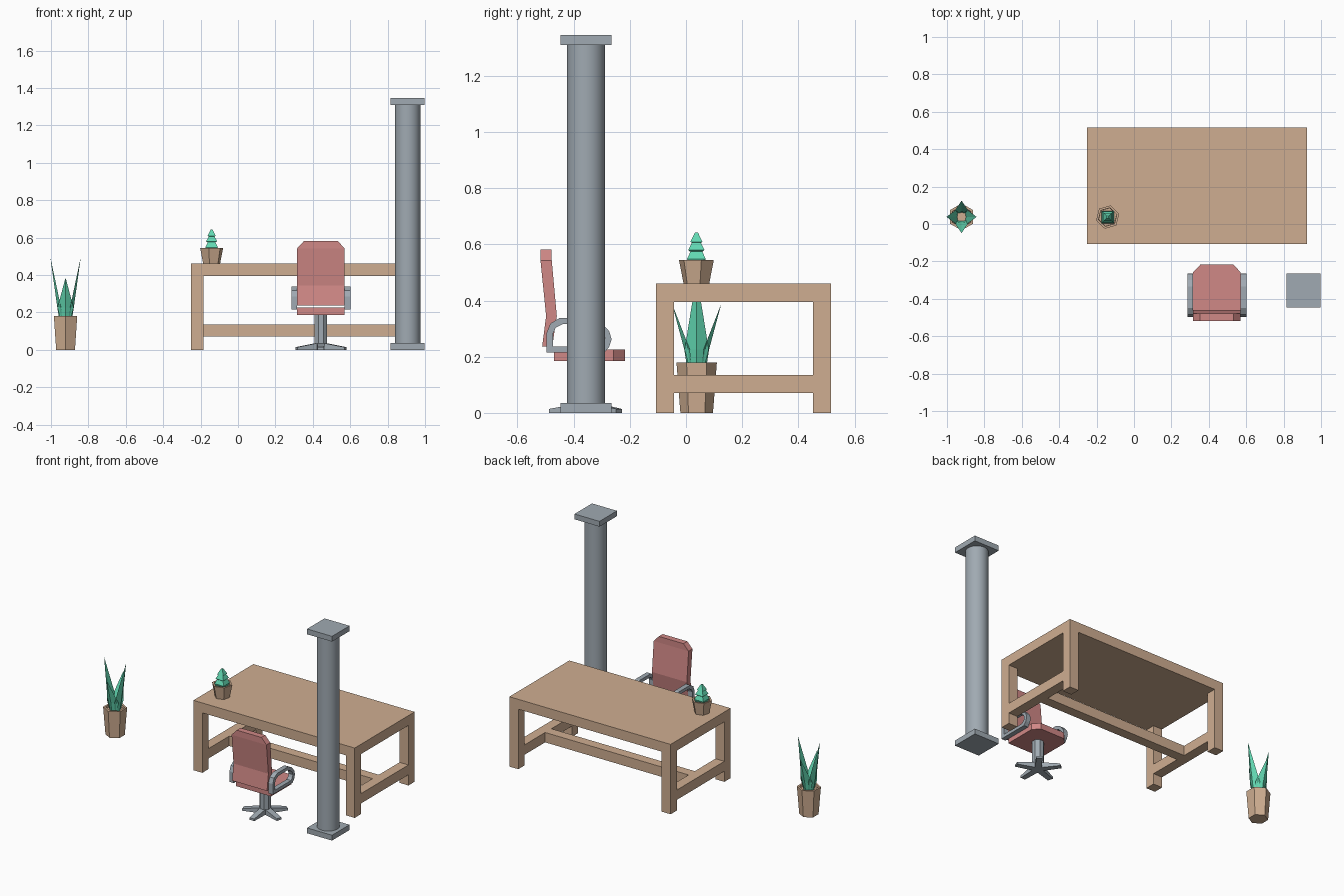
import bpy, bmesh, math
from mathutils import Vector

if "Cube" in bpy.data.objects:
    bpy.data.objects.remove(bpy.data.objects["Cube"])


def material(name, srgb):
    m = bpy.data.materials.new(name)
    lin = [(c / 255 / 12.92) if c < 11 else ((c / 255 + 0.055) / 1.055) ** 2.4 for c in srgb]
    m.diffuse_color = (*lin, 1)
    m.use_nodes = True
    m.node_tree.nodes["Principled BSDF"].inputs["Base Color"].default_value = m.diffuse_color
    return m


WOOD = material("wood", (207, 174, 145))
METAL = material("grey_metal", (160, 170, 178))
RED = material("red_fabric", (208, 136, 134))
GREEN = material("leaf_green", (98, 216, 178))


def loft(name, rings, mat, closed=False):
    """Skin a stack of equal-length point rings; cap the ends, or join last ring to first."""
    bm = bmesh.new()
    vs = [[bm.verts.new(p) for p in r] for r in rings]
    n = len(vs[0])
    pairs = list(zip(vs, vs[1:])) + ([(vs[-1], vs[0])] if closed else [])
    for a, b in pairs:
        for i in range(n):
            j = (i + 1) % n
            bm.faces.new((a[i], a[j], b[j], b[i]))
    if not closed:
        bm.faces.new(vs[0][::-1])
        bm.faces.new(vs[-1])
    bmesh.ops.recalc_face_normals(bm, faces=bm.faces)
    me = bpy.data.meshes.new(name)
    bm.to_mesh(me)
    bm.free()
    me.materials.append(mat)
    ob = bpy.data.objects.new(name, me)
    bpy.context.collection.objects.link(ob)
    return ob


def rect(x0, x1, y0, y1, z):
    return [(x0, y0, z), (x1, y0, z), (x1, y1, z), (x0, y1, z)]


def box(name, x0, x1, y0, y1, z0, z1, mat):
    return loft(name, [rect(x0, x1, y0, y1, z0), rect(x0, x1, y0, y1, z1)], mat)


def ngon(cx, cy, r, z, n, turn):
    return [(cx + r * math.cos(turn + i * math.tau / n),
             cy + r * math.sin(turn + i * math.tau / n), z) for i in range(n)]


# Table: flush slab, corner legs, H-shaped stretcher
X0, X1, Y0, Y1, T = -0.25, 0.925, -0.107, 0.517, 0.065
box("table_top", X0, X1, Y0, Y1, 0.395, 0.46, WOOD)
for side, x in (("left", X0), ("right", X1 - T)):
    for end, y in (("front", Y0), ("back", Y1 - T)):
        box(f"table_leg_{end}_{side}", x, x + T, y, y + T, 0, 0.395, WOOD)
    box(f"table_stretcher_{side}", x, x + T, Y0 + T, Y1 - T, 0.07, 0.135, WOOD)
YM = (Y0 + Y1) / 2
box("table_stretcher_middle", X0 + T, X1 - T, YM - T / 2, YM + T / 2, 0.07, 0.135, WOOD)

# Column: square plinth and cap, round shaft
CX, CY, H = 0.907, -0.356, 0.091
box("column_base", CX - H, CX + H, CY - H, CY + H, 0, 0.035, METAL)
box("column_cap", CX - H, CX + H, CY - H, CY + H, 1.31, 1.345, METAL)
bpy.ops.mesh.primitive_cylinder_add(vertices=32, radius=0.068, depth=1.275,
                                    location=(CX, CY, 0.6725))
shaft = bpy.context.object
shaft.name = "column_shaft"
shaft.data.materials.append(METAL)
bpy.ops.object.shade_smooth_by_angle(angle=math.radians(40))

# Chair seat: front corners chamfered
SX, SY, W = 0.443, -0.35, 0.127
seat = [(-W, -0.47), (W, -0.47), (W, -0.258), (0.088, -0.217), (-0.088, -0.217), (-W, -0.258)]
loft("chair_seat", [[(SX + x, y, z) for x, y in seat] for z in (0.185, 0.225)], RED)

# Chair back: bent slab with chamfered top (z, rear y, front y, half width)
back = [(0.237, -0.512, -0.476, W), (0.345, -0.498, -0.460, W),
        (0.542, -0.518, -0.478, W), (0.582, -0.518, -0.478, 0.09)]
loft("chair_back", [rect(SX - w, SX + w, ya, yb, z) for z, ya, yb, w in back], RED)

# Chair arms: closed D-shaped loops
loop = [(-0.496, 0.215), (-0.496, 0.285), (-0.483, 0.318), (-0.45, 0.338), (-0.335, 0.338),
        (-0.30, 0.320), (-0.273, 0.290), (-0.265, 0.262), (-0.273, 0.236), (-0.29, 0.215)]
for side, s in (("left", -1), ("right", 1)):
    rings = []
    for y, z in loop:
        yi, zi = -0.38 + (y + 0.38) * 0.81, 0.2765 + (z - 0.2765) * 0.66
        xa, xb = SX + s * 0.127, SX + s * 0.158
        rings.append([(xa, y, z), (xb, y, z), (xb, yi, zi), (xa, yi, zi)])
    loft(f"chair_arm_{side}", rings, METAL, closed=True)

# Chair post and five-star foot
loft("chair_post", [ngon(SX, SY, 0.036, z, 8, math.pi / 8) for z in (0.01, 0.185)], METAL)
for i in range(5):
    a = -math.pi / 2 + i * math.tau / 5
    d, t = Vector((math.cos(a), math.sin(a), 0)), Vector((-math.sin(a), math.cos(a), 0))
    rings = []
    for r, w, h in ((0.0, 0.021, 0.04), (0.138, 0.017, 0.014)):
        c = Vector((SX, SY, 0)) + d * r
        up = Vector((0, 0, h))
        rings.append([c - t * w, c + t * w, c + t * w + up, c - t * w + up])
    loft(f"chair_foot_{i + 1}", rings, METAL)


def pot(name, cx, cy, z0, z1, r0, r1, turn):
    """Tapered six-sided pot with a recessed top."""
    loft(name, [ngon(cx, cy, r, z, 6, turn) for r, z in
                ((r0, z0), (r1, z1), (r1 * 0.8, z1), (r1 * 0.78, z1 - 0.015))], WOOD)


# Tall plant: four creased leaves, the sideways pair taller
PX, PY = -0.922, 0.038
pot("tall_plant_pot", PX, PY, 0, 0.18, 0.058, 0.072, math.pi / 2)
for i in range(4):
    a = i * math.pi / 2
    top, reach = (0.485, 0.08) if i % 2 == 0 else (0.382, 0.086)
    d, t = Vector((math.cos(a), math.sin(a), 0)), Vector((-math.sin(a), math.cos(a), 0))
    rings = []
    for r, w, k, z in ((0.018, 0.026, 0.016, 0.16), (0.024, 0.043, 0.02, 0.225),
                       (reach - 0.001, 0.001, 0.001, top)):
        c = Vector((PX, PY, z)) + d * r
        rings.append([c - t * w, c + d * k, c + t * w, c + d * k * 0.3])
    loft(f"tall_plant_leaf_{i + 1}", rings, GREEN)

# Small plant on the table: pot and three stacked square tiers
QX, QY = -0.141, 0.037
pot("small_plant_pot", QX, QY, 0.46, 0.545, 0.047, 0.064, math.radians(16))
tiers = [(0.53, 0.548, 0.033, 0.59, 0.014), (0.575, 0.58, 0.029, 0.615, 0.011),
         (0.607, 0.608, 0.022, 0.643, 0.005)]
for i, (zu, z0, w0, z1, w1) in enumerate(tiers):
    loft(f"small_plant_tier_{i + 1}",
         [rect(QX - w, QX + w, QY - w, QY + w, z)
          for w, z in ((w0 * 0.8, zu), (w0, z0), (w1, z1))], GREEN)
